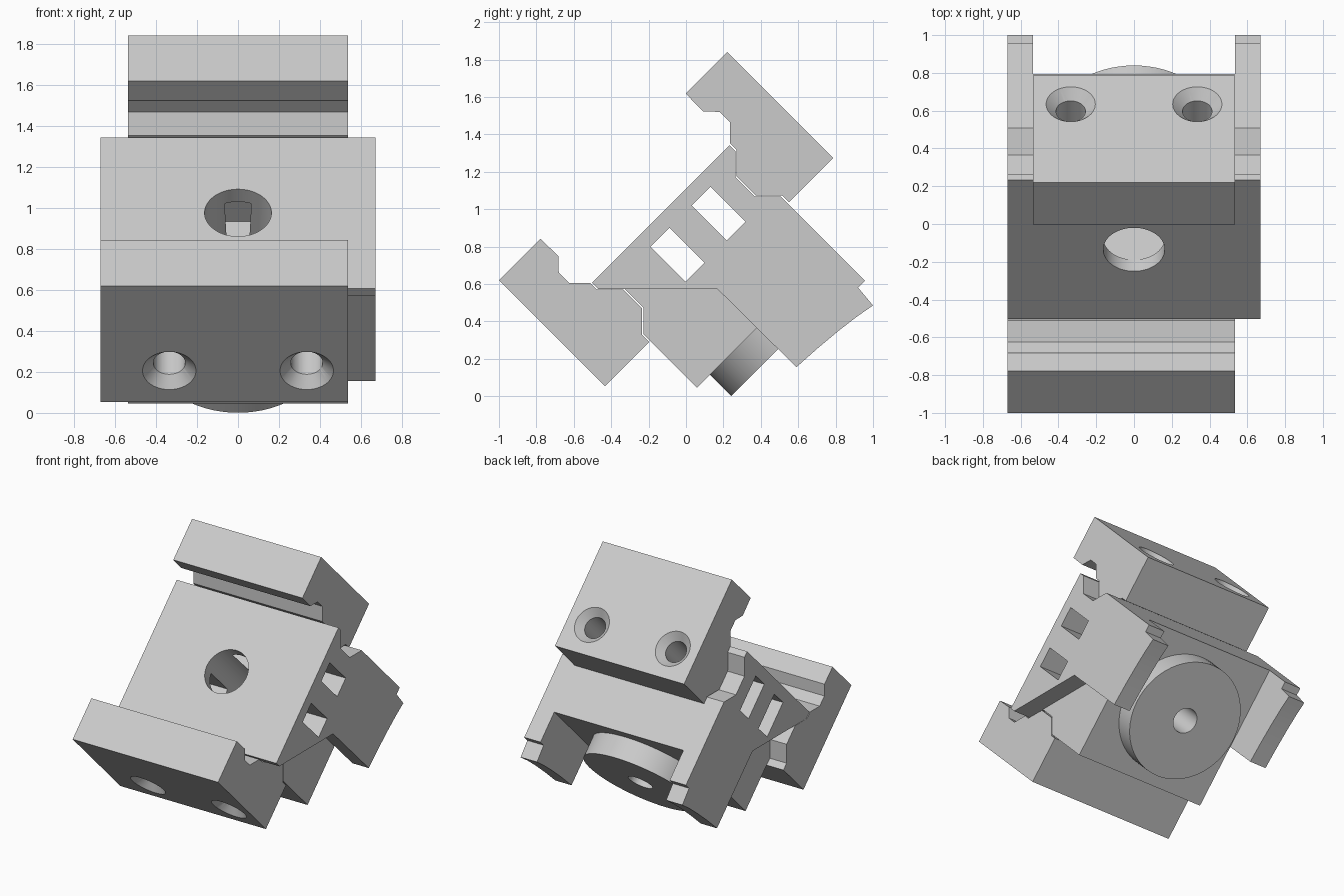
import bpy, bmesh, math
from mathutils import Matrix, Vector

cube = bpy.data.objects.get("Cube")
if cube:
    bpy.data.objects.remove(cube, do_unlink=True)

# The clamp is modelled upright (x, w, v), then tipped back by 45 degrees
TILT = Matrix.Translation((0, 0.42, 0.42)) @ Matrix.Rotation(math.radians(45), 4, 'X')
INNER, OUTER = 0.535, 0.67

grey = bpy.data.materials.new("light_grey")
grey.use_nodes = True
grey.diffuse_color = (0.6, 0.6, 0.6, 1)
grey.node_tree.nodes["Principled BSDF"].inputs["Base Color"].default_value = (0.6, 0.6, 0.6, 1)


def finish(name, bm):
    bmesh.ops.recalc_face_normals(bm, faces=bm.faces)
    mesh = bpy.data.meshes.new(name)
    bm.to_mesh(mesh)
    bm.free()
    mesh.materials.append(grey)
    obj = bpy.data.objects.new(name, mesh)
    bpy.context.scene.collection.objects.link(obj)
    return obj


def prism(name, profile, x0, x1):
    """Extrude a (w, v) outline from x0 to x1."""
    bm = bmesh.new()
    face = bm.faces.new([bm.verts.new((x0, w, v)) for w, v in profile])
    ext = bmesh.ops.extrude_face_region(bm, geom=[face])
    moved = [g for g in ext["geom"] if isinstance(g, bmesh.types.BMVert)]
    bmesh.ops.translate(bm, verts=moved, vec=(x1 - x0, 0, 0))
    return finish(name, bm)


def cone(name, start, end, r0, r1):
    """Round solid between two points."""
    a, b = Vector(start), Vector(end)
    axis = b - a
    bm = bmesh.new()
    turn = Vector((0, 0, 1)).rotation_difference(axis).to_matrix().to_4x4()
    bmesh.ops.create_cone(bm, cap_ends=True, segments=64, radius1=r0, radius2=r1,
                          depth=axis.length, matrix=Matrix.Translation((a + b) / 2) @ turn)
    return finish(name, bm)


def combine(target, tool, operation='DIFFERENCE'):
    mod = target.modifiers.new("combine", 'BOOLEAN')
    mod.operation, mod.solver, mod.object = operation, 'EXACT', tool
    graph = bpy.context.evaluated_depsgraph_get()
    mesh = bpy.data.meshes.new_from_object(target.evaluated_get(graph))
    target.modifiers.clear()
    target.data = mesh
    bpy.data.objects.remove(tool, do_unlink=True)


# Body core: block with a dovetail groove down each end
groove = [(0.52, 0.785), (0.52, 0.74), (0.42, 0.64), (0.42, 0.497), (0.52, 0.397)]
half = groove + [(0.52, -0.01)]
body = prism("clamp_body", half + [(-w, v) for w, v in reversed(half)], -INNER, INNER)

# Side cheeks, reaching below the core at the back
cheek = groove + [(0.52, -0.24), (0.467, -0.24), (0.456, -0.364), (0.35, -0.345),
                  (0.24, -0.331), (0.09, -0.317), (-0.067, -0.308),
                  (-0.07, 0.286), (-0.52, 0.735), (-0.52, 0.785)]
for side in (-1, 1):
    combine(body, prism("cheek", cheek, side * INNER, side * OUTER), 'UNION')

# Cross slots and the central bore
for w0, w1 in ((-0.164, -0.02), (0.148, 0.29)):
    combine(body, prism("slot", [(w0, 0.435), (w1, 0.435), (w1, 0.7), (w0, 0.7)], -1, 1))
combine(body, cone("bore", (0, 0, 0.3), (0, 0, 0.8), 0.156, 0.163))
combine(body, cone("pin_hole", (0, 0, -0.1), (0, 0, 0.35), 0.09, 0.09))

# Round foot under the body
foot = cone("round_foot", (0, 0, -0.17), (0, 0, -0.01), 0.423, 0.423)
combine(foot, cone("pin_hole", (0, 0, -0.3), (0, 0, 0.1), 0.09, 0.09))

# Two jaws with countersunk screw holes
jaw_outline = [(0.863, 1.145), (0.549, 1.145), (0.547, 1.011), (0.608, 0.948),
               (0.608, 0.87), (0.528, 0.79), (0.528, 0.742), (0.428, 0.64),
               (0.428, 0.497), (0.528, 0.397), (0.528, 0.344), (0.863, 0.344)]
jaws = []
for name, s, left_end in (("upper_jaw", 1, -INNER), ("lower_jaw", -1, -OUTER)):
    jaw = prism(name, [(s * w, v) for w, v in jaw_outline], left_end, INNER)
    for x in (-0.335, 0.335):
        combine(jaw, cone("screw_hole", (x, s * 0.3, 0.56), (x, s, 0.56), 0.078, 0.078))
        combine(jaw, cone("countersink", (x, s * 0.81, 0.56), (x, s * 0.873, 0.56), 0.078, 0.14))
    jaws.append(jaw)

# Tip everything into place and shade the round walls smooth
bpy.ops.object.select_all(action='DESELECT')
for obj in [body, foot] + jaws:
    obj.data.transform(TILT)
    obj.select_set(True)
    bpy.context.view_layer.objects.active = obj
bpy.ops.object.shade_smooth_by_angle(angle=math.radians(25))
